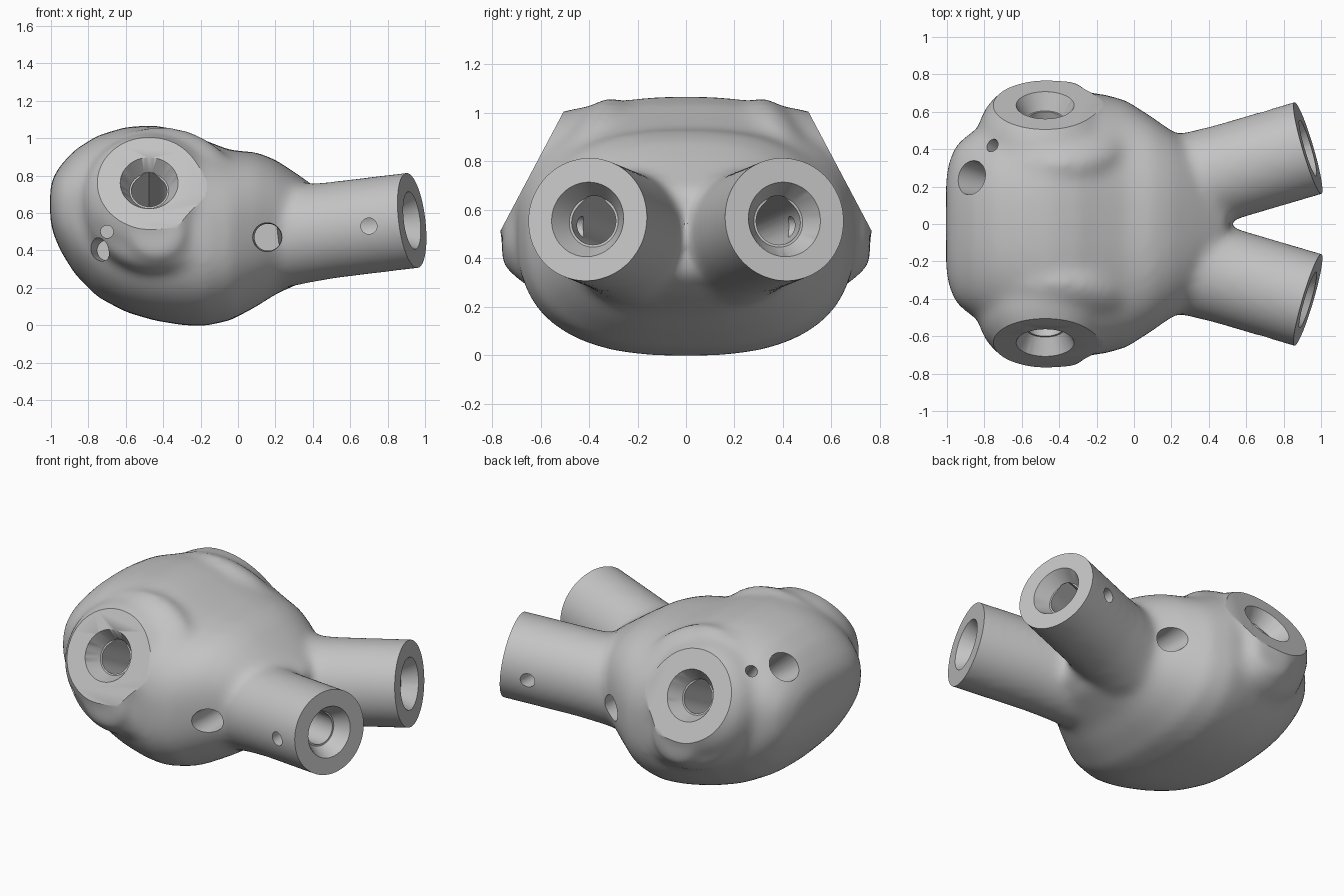
import bpy, bmesh, math
from mathutils import Vector

default = bpy.data.objects.get("Cube")
if default:
    bpy.data.objects.remove(default, do_unlink=True)

grey = bpy.data.materials.new("plain_grey")
grey.use_nodes = True
grey.diffuse_color = (0.55, 0.55, 0.55, 1)
grey.node_tree.nodes["Principled BSDF"].inputs["Base Color"].default_value = (0.55, 0.55, 0.55, 1)


def loft(bm, rings):
    """Closed solid through a list of point rings."""
    loops = [[bm.verts.new(p) for p in ring] for ring in rings]
    for a, b in zip(loops, loops[1:]):
        for i in range(len(a)):
            j = (i + 1) % len(a)
            bm.faces.new((a[i], a[j], b[j], b[i]))
    bm.faces.new(loops[0])
    bm.faces.new(loops[-1])


def turned(bm, centre, axis, profile, sides=48, teardrop=False):
    """Solid of revolution from (distance, radius) pairs along an axis."""
    n = Vector(axis).normalized()
    side = Vector((0, 0, 1)).cross(n).normalized()
    up = n.cross(side)
    rings = []
    for dist, radius in profile:
        ring = []
        for i in range(sides):
            a = math.tau * i / sides
            k = radius
            off = abs(a - math.pi / 2)
            if teardrop and off < math.pi / 4:
                k = radius / math.cos(math.pi / 4 - off)
            ring.append(Vector(centre) + n * dist + (side * math.cos(a) + up * math.sin(a)) * k)
        rings.append(ring)
    loft(bm, rings)


def make_object(name, bm):
    bmesh.ops.recalc_face_normals(bm, faces=bm.faces[:])
    mesh = bpy.data.meshes.new(name)
    bm.to_mesh(mesh)
    bm.free()
    mesh.materials.append(grey)
    obj = bpy.data.objects.new(name, mesh)
    bpy.context.collection.objects.link(obj)
    return obj


def power(value, e):
    return math.copysign(abs(value) ** e, value)


# Sockets and arms: centre and direction of each end face
SOCKET, SOCKET_DIR = (-0.475, 0.635, 0.76), (0, 0.883, 0.468)
SWELL, LOBE = (-0.41, 0.635, 0.76), (-0.43, 0.56, 0.5)
ARM, ARM_DIR = (0.93, 0.406, 0.56), (0.95, 0.28, 0.115)


def flip(v, s):
    return (v[0], v[1] * s, v[2])


# Main body: x, bottom, top, half width
stations = [(-1.005, 0.56, 0.74, 0.25), (-0.985, 0.48, 0.8, 0.35), (-0.945, 0.39, 0.86, 0.43),
            (-0.87, 0.27, 0.94, 0.49), (-0.75, 0.15, 1.015, 0.55), (-0.6, 0.07, 1.06, 0.61),
            (-0.45, 0.025, 1.07, 0.66), (-0.3, 0.0, 1.04, 0.69), (-0.18, -0.005, 0.99, 0.7),
            (-0.04, 0.025, 0.935, 0.66), (0.1, 0.1, 0.925, 0.57), (0.2, 0.165, 0.885, 0.5),
            (0.3, 0.21, 0.82, 0.43), (0.4, 0.25, 0.75, 0.29), (0.5, 0.33, 0.68, 0.09)]
bm = bmesh.new()
rings = []
for x, low, high, width in stations:
    ring = []
    for i in range(48):
        a = math.tau * i / 48
        c, s = power(math.cos(a), 0.78), power(math.sin(a), 0.78)
        ring.append((x, width * c, (low + high) / 2 + s * (high - low) / 2))
    rings.append(ring)
loft(bm, rings)

# Side bosses with their swelling and lower lobe, and the arms
for s in (1, -1):
    turned(bm, flip(SOCKET, s), flip(SOCKET_DIR, s),
           [(-0.5, 0.36), (-0.25, 0.37), (-0.12, 0.355), (-0.05, 0.325), (0, 0.28), (0.06, 0.225)])
    turned(bm, flip(SWELL, s), flip(SOCKET_DIR, s),
           [(-0.5, 0.38), (-0.3, 0.415), (-0.2, 0.43), (-0.14, 0.42), (-0.09, 0.36), (-0.06, 0.28)])
    turned(bm, flip(LOBE, s), (0, s, 0), [(-0.2, 0.26), (0, 0.24), (0.12, 0.2), (0.2, 0.13)])
    turned(bm, flip(ARM, s), flip(ARM_DIR, s),
           [(-0.85, 0.2), (-0.72, 0.275), (-0.6, 0.265), (-0.45, 0.258), (0.1, 0.258)])
body = make_object("joint_body", bm)

# Fuse the parts and soften the joins
remesh = body.modifiers.new("fuse", "REMESH")
remesh.mode = "VOXEL"
remesh.voxel_size = 0.022
soften = body.modifiers.new("soften", "SMOOTH")
soften.factor = 0.5
soften.iterations = 24

cutters = []


def cut(name, centre, axis, profile, teardrop=False):
    tool = bmesh.new()
    turned(tool, centre, axis, profile, teardrop=teardrop)
    obj = make_object(name, tool)
    obj.hide_render = True
    obj.hide_set(True)
    mod = body.modifiers.new(name, "BOOLEAN")
    mod.operation = "DIFFERENCE"
    mod.solver = "EXACT"
    mod.object = obj
    cutters.append(obj)


for s in (1, -1):
    # Flat end faces, countersinks and keyed bores
    for label, centre, axis, reach, depth in (("socket", SOCKET, SOCKET_DIR, 0.7, 0.6),
                                              ("arm", ARM, ARM_DIR, 0.4, 0.75)):
        c, d = flip(centre, s), flip(axis, s)
        cut(label + "_face_cutter", c, d, [(0, reach), (0.5, reach)])
        cut(label + "_countersink_cutter", c, d, [(-0.09, 0.105), (0, 0.155), (0.02, 0.166)])
        cut(label + "_bore_cutter", c, d, [(-depth, 0.095), (-0.085, 0.095)], teardrop=True)
    # Screw holes on the outer sides, the neck one with a slightly flared mouth
    cut("arm_screw_cutter", (0.7, 0.35 * s, 0.53), (0, s, 0), [(0, 0.043), (0.5, 0.043)])
    cut("neck_hole_cutter", (0.16, 0.2 * s, 0.47), (0, s, 0), [(0, 0.072), (0.25, 0.072), (0.5, 0.09)])

# Uneven vent holes at the rounded end
cut("low_small_vent_cutter", (-0.7, -0.4, 0.5), (0, -1, 0), [(0, 0.034), (0.4, 0.034)])
cut("low_large_vent_cutter", (-0.70, -0.4, 0.40), (-0.25, -1, 0.02), [(0, 0.055), (0.4, 0.07)])
cut("high_small_vent_cutter", (-0.62, 0.34, 0.75), (-0.6, 0.35, 0.7), [(0, 0.036), (0.4, 0.036)])
cut("high_large_vent_cutter", (-0.69, 0.2, 0.76), (-0.75, 0.2, 0.6), [(0, 0.07), (0.4, 0.11)])

# Bake the modifiers, then drop the helpers
bpy.context.view_layer.update()
graph = bpy.context.evaluated_depsgraph_get()
baked = bpy.data.meshes.new_from_object(body.evaluated_get(graph))
body.modifiers.clear()
body.data = baked
for obj in cutters:
    bpy.data.objects.remove(obj, do_unlink=True)
baked.materials.clear()
baked.materials.append(grey)
for face in baked.polygons:
    face.material_index = 0

bpy.ops.object.select_all(action="DESELECT")
body.select_set(True)
bpy.context.view_layer.objects.active = body
bpy.ops.object.shade_smooth_by_angle(angle=math.radians(35))
